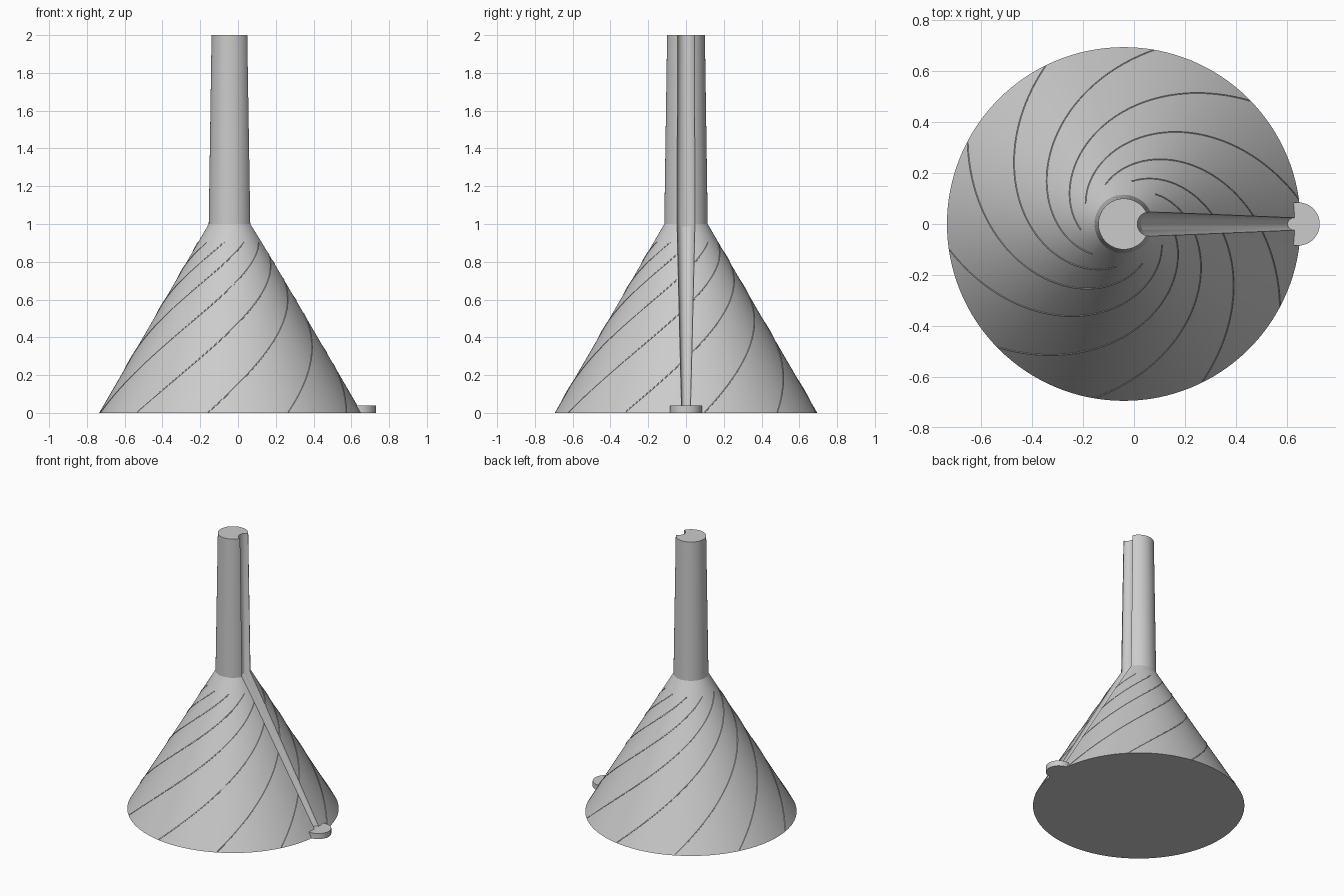
import bpy, bmesh
from math import sin, cos, pi, radians, log
from mathutils import Vector

old = bpy.data.objects.get("Cube")
if old:
    bpy.data.objects.remove(old, do_unlink=True)

AXIS = -0.04                      # x of the funnel's axis
BASE_R, NECK_R, TOP_R = 0.695, 0.115, 0.1
GREY = (0.6, 0.6, 0.6, 1)

mat = bpy.data.materials.new("light grey")
mat.use_nodes = True
mat.diffuse_color = GREY
mat.node_tree.nodes["Principled BSDF"].inputs["Base Color"].default_value = GREY


def loft(bm, rings):
    """Skin a closed solid through a list of rings of points."""
    loops = [[bm.verts.new(p) for p in ring] for ring in rings]
    n = len(loops[0])
    for a, b in zip(loops, loops[1:]):
        for i in range(n):
            j = (i + 1) % n
            bm.faces.new((a[i], a[j], b[j], b[i]))
    bm.faces.new(loops[0][::-1])
    bm.faces.new(loops[-1])


def finish(name, bm):
    bmesh.ops.recalc_face_normals(bm, faces=bm.faces)
    mesh = bpy.data.meshes.new(name)
    bm.to_mesh(mesh)
    bm.free()
    mesh.materials.append(mat)
    ob = bpy.data.objects.new(name, mesh)
    bpy.context.collection.objects.link(ob)
    return ob


def activate(ob):
    bpy.ops.object.select_all(action="DESELECT")
    ob.select_set(True)
    bpy.context.view_layer.objects.active = ob


def circle(x, z, r, n, tilt=0, stretch=1):
    """Ring about (x, 0, z), tilted in the xz plane."""
    out = []
    for i in range(n):
        a = 2 * pi * i / n
        u = r * cos(a) * stretch
        out.append(Vector((x + u * cos(tilt), r * sin(a), z + u * sin(tilt))))
    return out


# Solid funnel body: wide cone and slender stem
bm = bmesh.new()
loft(bm, [circle(AXIS, z, r, 128) for z, r in ((0, BASE_R), (1, NECK_R), (2, TOP_R))])
body = finish("funnel_body", bm)

# Fine spiral ribs winding up the cone
bm = bmesh.new()
RIBS, STEPS, RIB_R = 10, 48, 0.003
for k in range(RIBS):
    path = []
    for s in range(STEPS + 1):
        z = 0.004 + 0.9 * s / STEPS
        r = BASE_R + (NECK_R - BASE_R) * z
        a = radians(8 + 36 * k) + 1.78 * log(BASE_R / r)
        path.append(Vector((AXIS + r * cos(a), r * sin(a), z)))
    rings = []
    for s, p in enumerate(path):
        d = (path[min(s + 1, STEPS)] - path[max(s - 1, 0)]).normalized()
        u = d.cross(Vector((p.x - AXIS, p.y, 0))).normalized()
        v = d.cross(u)
        rings.append([p + RIB_R * (u * cos(q * pi / 3) + v * sin(q * pi / 3)) for q in range(6)])
    loft(bm, rings)
ribs = finish("spiral_ribs", bm)

# Cutter for the round channel down the stem and cone
bm = bmesh.new()
slope = radians(30)
loft(bm, [
    circle(0.0585, 2.1, 0.047, 32),
    circle(0.075, 1, 0.048, 32, slope / 2, 1 / cos(slope / 2)),
    circle(0.684, -0.05, 0.022, 32, slope),
])
cutter = finish("channel_cutter", bm)
cutter.hide_render = True

for ob in (body, ribs):
    mod = ob.modifiers.new("channel", "BOOLEAN")
    mod.operation = "DIFFERENCE"
    mod.solver = "EXACT"
    mod.object = cutter
    activate(ob)
    bpy.ops.object.modifier_apply(modifier=mod.name)
bpy.data.objects.remove(cutter, do_unlink=True)

# Small round tab at the rim
bm = bmesh.new()
loft(bm, [circle(0.645, z, 0.085, 48) for z in (0, 0.04)])
tab = finish("rim_tab", bm)

for ob in (body, ribs, tab):
    activate(ob)
    bpy.ops.object.shade_smooth_by_angle(angle=radians(25))
